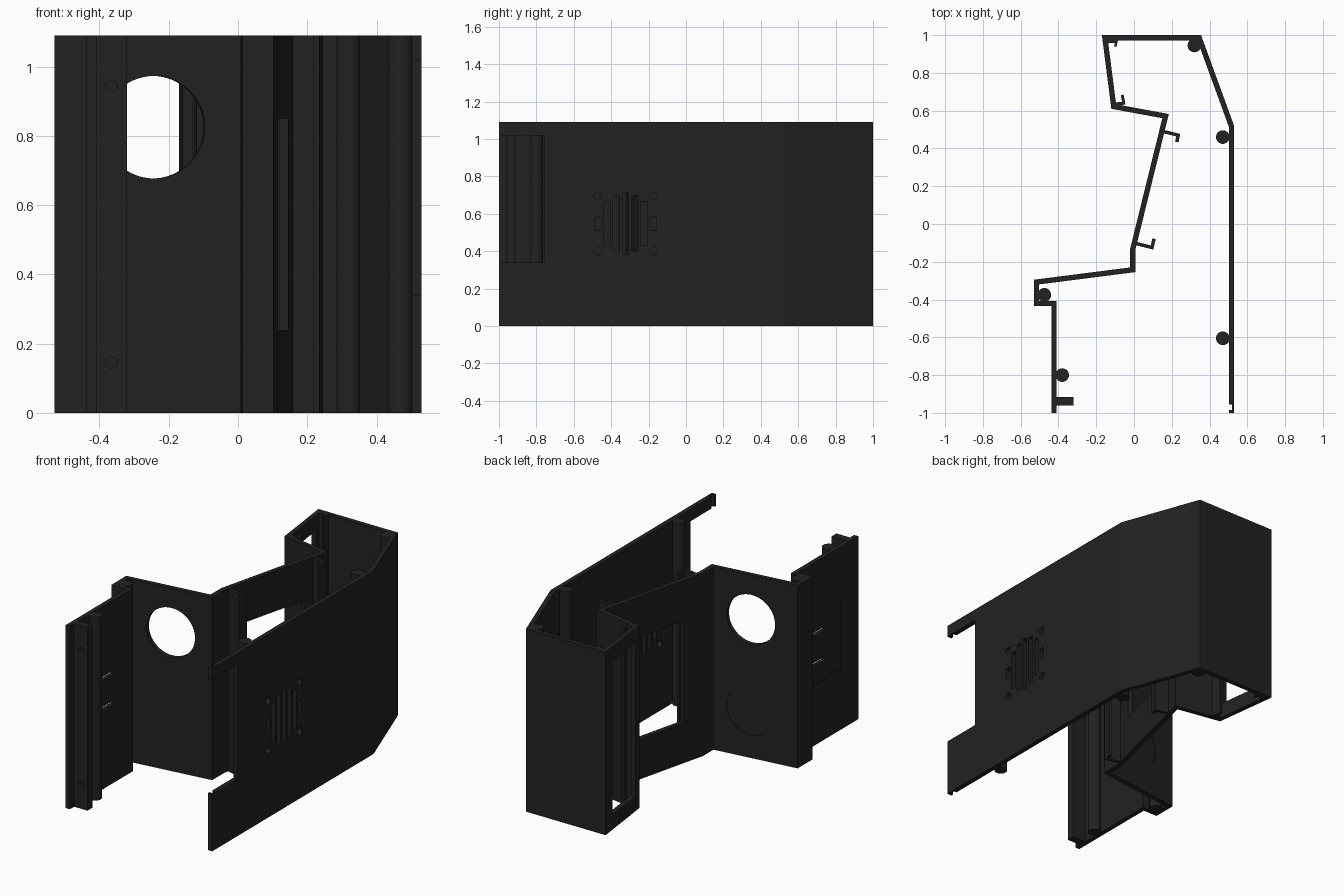
import bpy, bmesh, math
from mathutils import Vector, Matrix

if "Cube" in bpy.data.objects:
    bpy.data.objects.remove(bpy.data.objects["Cube"], do_unlink=True)

H = 1.09   # full height
T = 0.028  # wall thickness

mat = bpy.data.materials.new("matte black")
mat.use_nodes = True
black = (0.016, 0.016, 0.016, 1)
mat.diffuse_color = black
bsdf = mat.node_tree.nodes["Principled BSDF"]
bsdf.inputs["Base Color"].default_value = black
bsdf.inputs["Roughness"].default_value = 0.7


def finish(name, bm):
    bmesh.ops.recalc_face_normals(bm, faces=bm.faces)
    mesh = bpy.data.meshes.new(name)
    bm.to_mesh(mesh)
    bm.free()
    mesh.materials.append(mat)
    ob = bpy.data.objects.new(name, mesh)
    bpy.context.collection.objects.link(ob)
    return ob


def strip(name, path, thick):
    """Upright wall along a plan path, thickened to the left with mitred corners."""
    pts = [Vector(p) for p in path]
    dirs = [(b - a).normalized() for a, b in zip(pts, pts[1:])]
    normals = [Vector((-d.y, d.x)) for d in dirs]
    bm = bmesh.new()
    rings = []
    for i, p in enumerate(pts):
        n0, n1 = normals[max(i - 1, 0)], normals[min(i, len(normals) - 1)]
        q = p + (n0 + n1) * thick / (1 + n0.dot(n1))
        rings.append([bm.verts.new((v.x, v.y, z))
                      for v, z in ((p, 0), (q, 0), (q, H), (p, H))])
    for a, b in zip(rings, rings[1:]):
        for k in range(4):
            m = (k + 1) % 4
            bm.faces.new((a[k], a[m], b[m], b[k]))
    bm.faces.new(rings[0])
    bm.faces.new(rings[-1])
    return finish(name, bm)


def box(name, centre, size, angle=0):
    bm = bmesh.new()
    m = (Matrix.Translation(centre) @ Matrix.Rotation(angle, 4, "Z")
         @ Matrix.Diagonal((*size, 1)))
    bmesh.ops.create_cube(bm, size=1, matrix=m)
    return finish(name, bm)


def cylinder(name, centre, radius, depth, turn=None, sides=32):
    """Vertical by default; with turn, lies along y turned by that angle about z."""
    m = Matrix.Translation(centre)
    if turn is not None:
        m = m @ Matrix.Rotation(turn, 4, "Z") @ Matrix.Rotation(math.pi / 2, 4, "X")
    bm = bmesh.new()
    bmesh.ops.create_cone(bm, cap_ends=True, segments=sides, radius1=radius,
                          radius2=radius, depth=depth, matrix=m)
    return finish(name, bm)


def cut(target, cutters):
    """Subtract the cutters, bake the result and drop the cutters."""
    for c in cutters:
        c.hide_render = True
        mod = target.modifiers.new("cut", "BOOLEAN")
        mod.operation = "DIFFERENCE"
        mod.solver = "EXACT"
        mod.object = c
    dg = bpy.context.evaluated_depsgraph_get()
    mesh = bpy.data.meshes.new_from_object(target.evaluated_get(dg))
    target.modifiers.clear()
    target.data = mesh
    for c in cutters:
        bpy.data.objects.remove(c, do_unlink=True)


# Folded outer shell
shell = strip("shell_wall", [
    (0.53, -1), (0.53, 0.52), (0.355, 1), (-0.17, 1), (-0.12, 0.61),
    (0.15, 0.56), (-0.02, -0.13), (-0.02, -0.23), (-0.53, -0.295),
    (-0.53, -0.435), (-0.437, -0.435), (-0.437, -1)], T)

face_turn = math.atan2(0.065, 0.51)
slant_turn = -math.atan2(0.17, 0.69)
side_turn = math.atan2(0.05, 0.39)
cutters = [
    # open notch and small inner groove at the end of the long wall
    box("notch", (0.52, -0.9, 0.68), (0.1, 0.28, 0.68)),
    box("groove", (0.505, -0.97, 0.5), (0.03, 0.03, 3)),
    # round opening, and shallow round mark below it
    cylinder("round_hole", (-0.245, -0.27, 0.825), 0.148, 0.2, face_turn, 64),
    cylinder("round_mark", (-0.245, -0.259, 0.285), 0.148, 0.008, face_turn, 64),
    # windows in the slanted wall and in the rear box
    box("slant_window", (0.079, 0.212, 0.545), (0.1, 0.443, 0.61), slant_turn),
    box("side_window", (-0.129, 0.79, 0.545), (0.1, 0.265, 0.91), side_turn),
    # recessed panel with two slots
    box("panel", (-0.437, -0.695, 0.565), (0.008, 0.29, 0.41)),
]
for z in (0.48, 0.66):
    cutters.append(box("panel_slot", (-0.42, -0.64, z), (0.1, 0.12, 0.022)))

# Speaker grille in the long wall
GY, GZ = -0.323, 0.548
for k in range(-2, 3):
    height = (0.325, 0.3, 0.235)[abs(k)]
    cutters.append(box("grille_slot", (0.52, GY + k * 0.05, GZ), (0.1, 0.033, height)))
for s in (-1, 1):
    cutters.append(box("grille_tab", (0.52, GY + s * 0.148, GZ), (0.1, 0.034, 0.068)))
    for t in (-1, 1):
        cutters.append(cylinder("grille_hole", (0.52, GY + s * 0.148, GZ + t * 0.147),
                                0.021, 0.1, math.pi / 2))
cut(shell, cutters)

# Hooked rails beside the two windows
strip("slant_rail_front", [(0.0, -0.11), (0.102, -0.135), (0.115, -0.08)], 0.018)
strip("slant_rail_rear", [(0.235, 0.432), (0.245, 0.477), (0.15, 0.5)], 0.018)
strip("side_rail_front", [(-0.11, 0.628), (-0.045, 0.632), (-0.055, 0.685)], 0.015)
strip("side_rail_rear", [(-0.093, 0.938), (-0.085, 0.972), (-0.15, 0.972)], 0.013)

# Round fixing posts
for i, (x, y) in enumerate([(0.32, 0.945), (0.47, 0.46), (0.47, -0.605),
                            (-0.475, -0.375), (-0.38, -0.8)]):
    post = cylinder(f"post_{i + 1}", (x, y, H / 2), 0.036, H)
    bpy.ops.object.select_all(action="DESELECT")
    post.select_set(True)
    bpy.context.view_layer.objects.active = post
    bpy.ops.object.shade_smooth_by_angle()

# Mounting flange with two screw holes
flange = box("mounting_flange", (-0.369, -0.938, H / 2), (0.098, 0.045, H))
cut(flange, [cylinder("screw_hole", (-0.365, -0.96, z), 0.016, 0.04, 0, 24)
             for z in (0.145, 0.945)])
